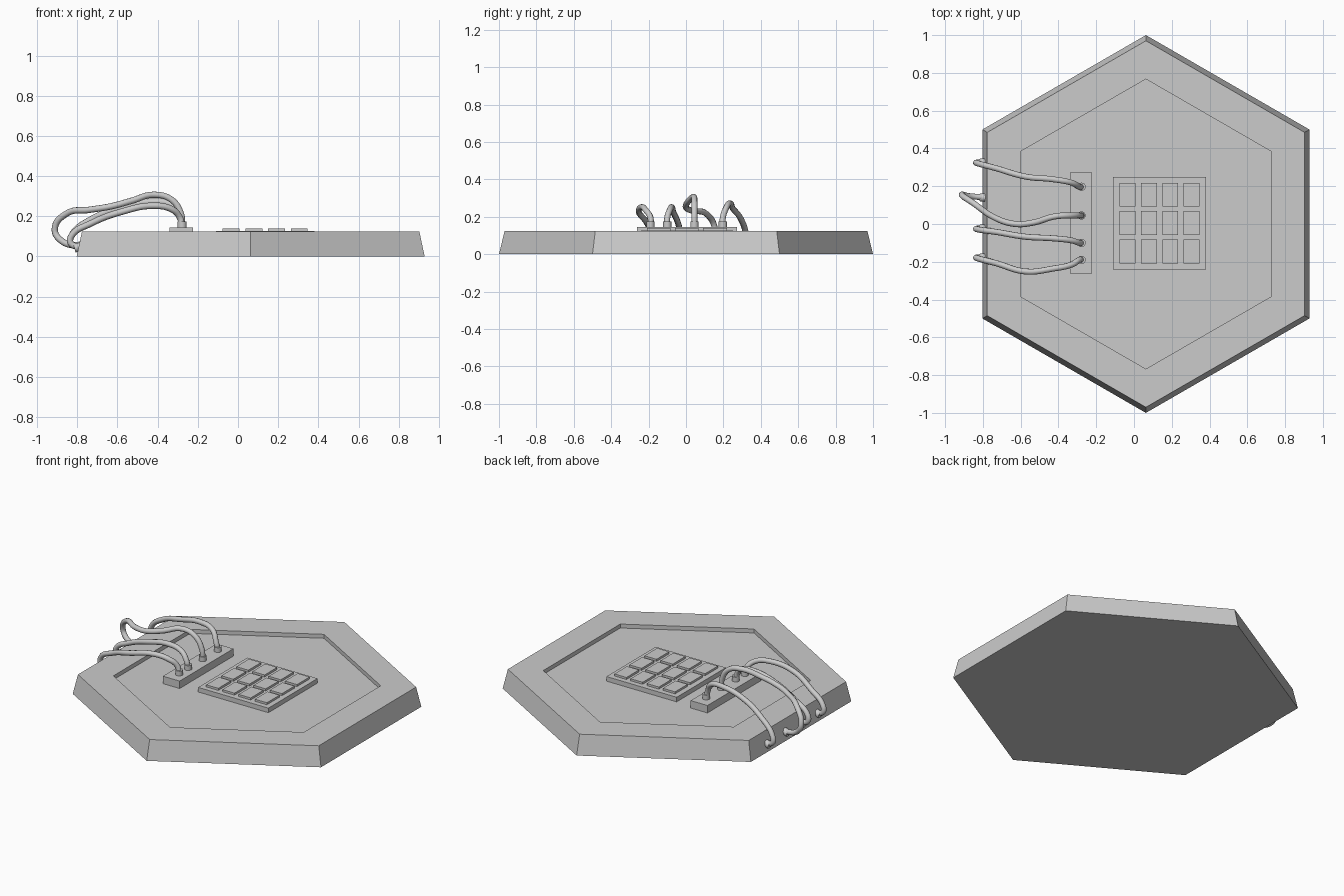
import bpy, bmesh, math

if "Cube" in bpy.data.objects:
    bpy.data.objects.remove(bpy.data.objects["Cube"])

CX = 0.063  # centre of the hexagonal plate
FLOOR = 0.098


def mesh_object(name, bm):
    bmesh.ops.recalc_face_normals(bm, faces=bm.faces)
    me = bpy.data.meshes.new(name)
    bm.to_mesh(me)
    bm.free()
    ob = bpy.data.objects.new(name, me)
    bpy.context.collection.objects.link(ob)
    return ob


def box(name, x0, x1, y0, y1, z0, z1):
    bm = bmesh.new()
    bmesh.ops.create_cube(bm, size=1)
    for v in bm.verts:
        v.co = ((x0 + x1) / 2 + v.co.x * (x1 - x0),
                (y0 + y1) / 2 + v.co.y * (y1 - y0),
                (z0 + z1) / 2 + v.co.z * (z1 - z0))
    return mesh_object(name, bm)


def smooth(ob):
    bpy.ops.object.select_all(action='DESELECT')
    ob.select_set(True)
    bpy.context.view_layer.objects.active = ob
    bpy.ops.object.shade_smooth_by_angle(angle=math.radians(40))


def socket(name, loc, depth, rot=(0, 0, 0)):
    bpy.ops.mesh.primitive_cylinder_add(vertices=16, radius=0.022, depth=depth,
                                        location=loc, rotation=rot)
    ob = bpy.context.object
    ob.name = name
    smooth(ob)


def cable(name, pts):
    cu = bpy.data.curves.new(name, 'CURVE')
    cu.dimensions = '3D'
    cu.bevel_depth = 0.016
    cu.bevel_resolution = 3
    cu.resolution_u = 8
    cu.use_fill_caps = True
    sp = cu.splines.new('BEZIER')
    sp.bezier_points.add(len(pts) - 1)
    for p, co in zip(sp.bezier_points, pts):
        p.co = co
        p.handle_left_type = p.handle_right_type = 'AUTO'
    ob = bpy.data.objects.new(name, cu)
    bpy.context.collection.objects.link(ob)
    bpy.ops.object.select_all(action='DESELECT')
    ob.select_set(True)
    bpy.context.view_layer.objects.active = ob
    bpy.ops.object.convert(target='MESH')
    smooth(bpy.context.object)


# Tapered hexagonal plate with a sunken panel
bm = bmesh.new()
rings = []
for r, z in ((1.0, 0), (0.97, 0.123), (0.767, 0.123), (0.767, FLOOR)):
    rings.append([bm.verts.new((CX + r * math.sin(i * math.pi / 3),
                                r * math.cos(i * math.pi / 3), z)) for i in range(6)])
for a, b in zip(rings, rings[1:]):
    for i in range(6):
        j = (i + 1) % 6
        bm.faces.new((a[i], a[j], b[j], b[i]))
bm.faces.new(rings[0])
bm.faces.new(rings[-1])
mesh_object("hexagon_plate", bm)

# Keypad with a 4 x 3 grid of keys
box("keypad_base", -0.11, 0.38, -0.24, 0.25, FLOOR - 0.005, 0.127)
for c in range(4):
    for r in range(3):
        x, y = -0.034 + c * 0.113, -0.145 + r * 0.15
        box(f"key_{r}_{c}", x - 0.042, x + 0.042, y - 0.063, y + 0.063, 0.12, 0.14)

# Connector block
box("connector_block", -0.34, -0.223, -0.263, 0.272, FLOOR - 0.005, 0.145)

# Cables: (top y, middle y, end y, height offset) for the three similar ones
SX = -0.278
for i, (ya, ym, yb, dz) in enumerate(((0.197, 0.25, 0.325, 0.02),
                                      (-0.1, -0.068, -0.025, 0.0),
                                      (-0.19, -0.252, -0.178, 0.0))):
    cable(f"cable_{i}", [
        (SX, ya, 0.15), (SX - 0.012, ya, 0.195),
        (-0.33, ya + (ym - ya) * 0.4, 0.235 + dz),
        (-0.43, ya + (ym - ya) * 0.75, 0.252 + dz),
        (-0.57, ym, 0.225 + dz),
        (-0.73, ym + (yb - ym) * 0.6, 0.165 + dz),
        (-0.83, yb - 0.003, 0.10), (-0.832, yb, 0.065), (-0.78, yb, 0.045)])
    socket(f"block_socket_{i}", (SX, ya, 0.157), 0.035)
    socket(f"side_socket_{i}", (-0.797, yb, 0.045), 0.035, (0, math.radians(76), 0))

# Tall looping cable
cable("cable_tall", [
    (SX, 0.045, 0.15), (SX - 0.005, 0.045, 0.21), (-0.33, 0.045, 0.282),
    (-0.42, 0.04, 0.307), (-0.53, 0.008, 0.277), (-0.63, 0.0, 0.25),
    (-0.74, 0.035, 0.232), (-0.85, 0.11, 0.215), (-0.912, 0.155, 0.135),
    (-0.875, 0.148, 0.075), (-0.78, 0.14, 0.05)])
socket("block_socket_tall", (SX, 0.045, 0.157), 0.035)
socket("side_socket_tall", (-0.797, 0.14, 0.05), 0.035, (0, math.radians(76), 0))
